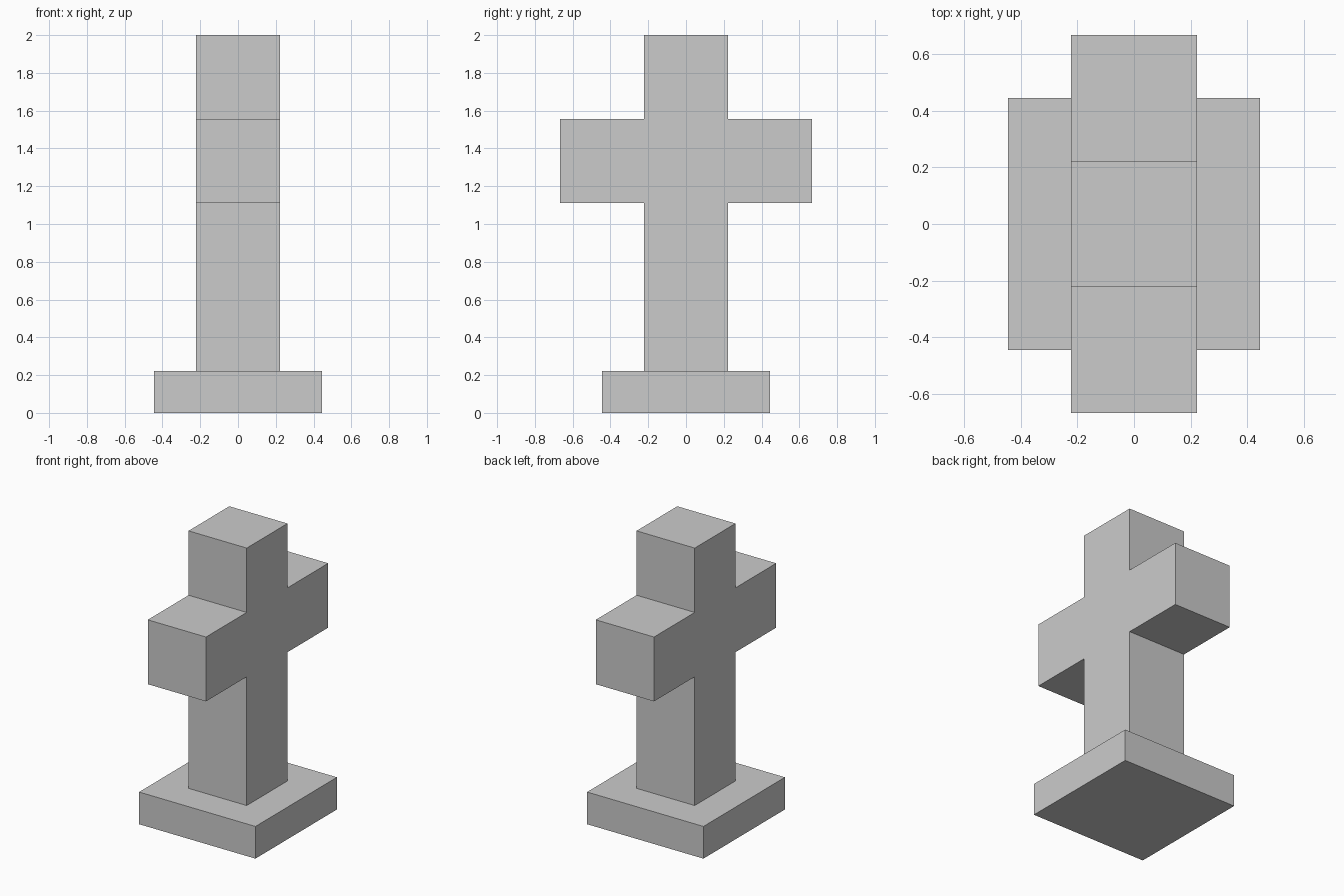
import bpy, bmesh
from mathutils import Vector

if "Cube" in bpy.data.objects:
    bpy.data.objects.remove(bpy.data.objects["Cube"])

U = 2 / 9  # the model follows a grid of nine units in height


def extruded(name, outline, direction):
    """Make a closed solid by extruding a flat outline along a direction."""
    bm = bmesh.new()
    face = bm.faces.new([bm.verts.new(Vector(p) * U) for p in outline])
    result = bmesh.ops.extrude_face_region(bm, geom=[face], use_keep_orig=True)
    moved = [g for g in result["geom"] if isinstance(g, bmesh.types.BMVert)]
    bmesh.ops.translate(bm, verts=moved, vec=Vector(direction) * U)
    bmesh.ops.recalc_face_normals(bm, faces=bm.faces)
    mesh = bpy.data.meshes.new(name)
    bm.to_mesh(mesh)
    bm.free()
    obj = bpy.data.objects.new(name, mesh)
    bpy.context.collection.objects.link(obj)
    return obj


# Square base slab
extruded("base", [(-2, -2, 0), (2, -2, 0), (2, 2, 0), (-2, 2, 0)], (0, 0, 1))

# Upright with side arms: half profile (y, z), mirrored across the centre
half = [(1, 1), (1, 5), (3, 5), (3, 7), (1, 7), (1, 9)]
profile = half + [(-y, z) for y, z in reversed(half)]
extruded("cross", [(-1, y, z) for y, z in profile], (2, 0, 0))
